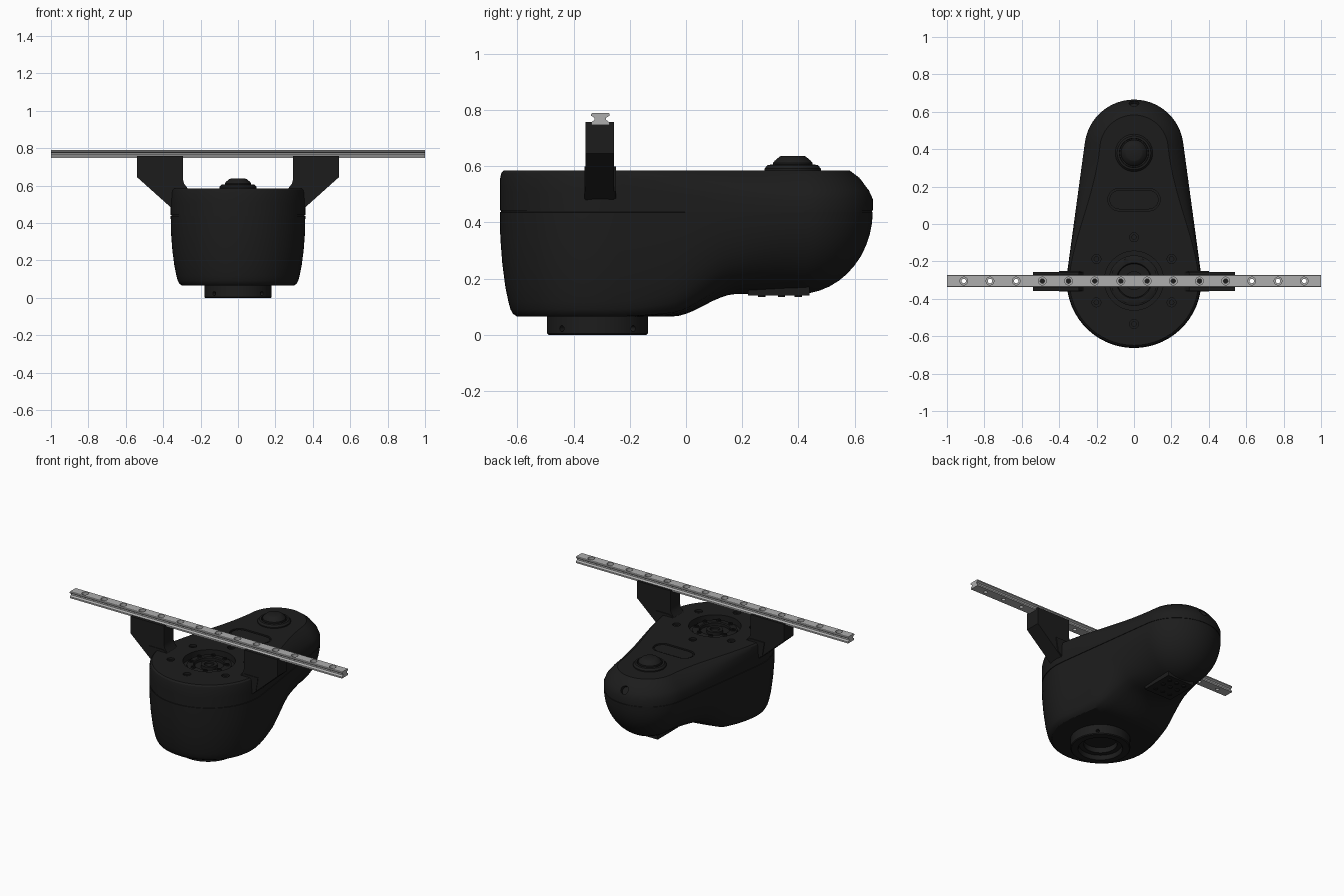
import bpy, bmesh, math
from mathutils import Matrix, Vector

if "Cube" in bpy.data.objects:
    bpy.data.objects.remove(bpy.data.objects["Cube"])


def material(name, c):
    m = bpy.data.materials.new(name)
    m.diffuse_color = (c, c, c, 1)
    m.use_nodes = True
    m.node_tree.nodes["Principled BSDF"].inputs["Base Color"].default_value = m.diffuse_color
    return m


BLACK, STEEL = material("black_plastic", 0.012), material("steel", 0.42)


def finish(bm, name, mat=BLACK, cutter=None):
    bmesh.ops.remove_doubles(bm, verts=bm.verts, dist=1e-5)
    bmesh.ops.recalc_face_normals(bm, faces=bm.faces)
    me = bpy.data.meshes.new(name)
    bm.to_mesh(me)
    bm.free()
    ob = bpy.data.objects.new(name, me)
    bpy.context.collection.objects.link(ob)
    me.materials.append(mat)
    bpy.ops.object.select_all(action='DESELECT')
    bpy.context.view_layer.objects.active = ob
    ob.select_set(True)
    if cutter:
        mod = ob.modifiers.new("cut", 'BOOLEAN')
        mod.operation, mod.solver, mod.object = 'DIFFERENCE', 'EXACT', cutter
        bpy.ops.object.modifier_apply(modifier=mod.name)
        bpy.data.objects.remove(cutter)
    bpy.ops.object.shade_smooth_by_angle(angle=math.radians(32))
    return ob


def lathe(bm, prof, x, y, n=48, closed=False):
    rings = [[bm.verts.new((x + r * math.cos(2 * math.pi * k / n),
                            y + r * math.sin(2 * math.pi * k / n), z)) for k in range(n)] for r, z in prof]
    pairs = list(zip(rings, rings[1:])) + ([(rings[-1], rings[0])] if closed else [])
    for a, b in pairs:
        for k in range(n):
            j = (k + 1) % n
            bm.faces.new((a[k], a[j], b[j], b[k]))


def prism(bm, pts, axis, a, b):
    """Extrude a 2D outline along an axis: 'x' takes (y,z), 'y' takes (x,z), 'z' takes (x,y)."""
    put = {'x': lambda u, v, w: (w, u, v), 'y': lambda u, v, w: (u, w, v), 'z': lambda u, v, w: (u, v, w)}[axis]
    A = [bm.verts.new(put(u, v, a)) for u, v in pts]
    B = [bm.verts.new(put(u, v, b)) for u, v in pts]
    bm.faces.new(A)
    bm.faces.new(B[::-1])
    for k in range(len(pts)):
        j = (k + 1) % len(pts)
        bm.faces.new((A[k], A[j], B[j], B[k]))


def rod(bm, pos, direction, r, length):
    rot = Vector(direction).to_track_quat('Z', 'Y').to_matrix().to_4x4()
    bmesh.ops.create_cone(bm, cap_ends=True, segments=20, radius1=r, radius2=r, depth=length,
                          matrix=Matrix.Translation(pos) @ rot)


def smooth(t):
    t = min(1, max(0, t))
    return t * t * (3 - 2 * t)


# --- housing: rings around a spine joining a big front and a small rear circle
Y1, Y2, R1, R2, TOP, SEAM = -0.303, 0.40, 0.36, 0.265, 0.585, 0.44
tilt = math.asin((R1 - R2) / (Y2 - Y1))
outline = []                                  # (position along spine, direction)
NS, NA = 28, 32
outline += [(k / NS, tilt) for k in range(NS)]
outline += [(1, tilt + (math.pi - 2 * tilt) * k / NA) for k in range(NA)]
outline += [(1 - k / NS, math.pi - tilt) for k in range(NS)]
outline += [(0, math.pi - tilt + (math.pi + 2 * tilt) * k / NA) for k in range(NA)]
low_front = [(1, .01), (.995, .25), (.975, .5), (.945, .72), (.915, .86), (.895, .93),
             (.87, .975), (.83, 1), (.62, 1), (.4, 1), (.2, 1), (0, 1)]
low_rear = [(math.cos(k * math.pi / 22), max(.01, math.sin(k * math.pi / 22))) for k in range(12)]
up_front = [(1, .02), (1, .45), (.997, .8), (.985, .94), (.96, 1), (.8, 1), (.4, 1), (0, 1)]
up_rear = [(1, .02), (1, .3), (.95, .52), (.82, .82), (.69, 1), (.6, 1), (.3, 1), (0, 1)]


def ring(bm, front, rear, upper):
    row = []
    for s, ang in outline:
        w = smooth(s)
        f = front[0] * (1 - w) + rear[0] * w
        g = front[1] * (1 - w) + rear[1] * w
        r = (R1 + (R2 - R1) * s) * f
        x, y = r * math.cos(ang), Y1 + (Y2 - Y1) * s + r * math.sin(ang)
        floor = 0.065 + 0.08 * smooth((y + 0.05) / 0.23)
        z = SEAM + (TOP - SEAM) * g if upper else SEAM - (SEAM - floor) * g
        row.append(bm.verts.new((x, y, z)))
    return row


bm = bmesh.new()
rows = [ring(bm, a, b, False) for a, b in reversed(list(zip(low_front, low_rear)))]
rows += [ring(bm, (.99, g), (.99, g), up) for g, up in ((.008, False), (.017, True))]   # seam groove
rows += [ring(bm, a, b, True) for a, b in zip(up_front, up_rear)]
n = len(outline)
for a, b in zip(rows, rows[1:]):
    for k in range(n):
        j = (k + 1) % n
        bm.faces.new((a[k], a[j], b[j], b[k]))

# recesses: round well, six screw holes, stadium slot, rear hole
cb = bmesh.new()
lathe(cb, [(0, .70), (.158, .70), (.158, .545), (0, .545)], 0, Y1, 64)
for k in range(6):
    t = math.pi / 2 + k * math.pi / 3
    lathe(cb, [(0, .65), (.024, .65), (.024, .572), (.012, .572), (.012, .55), (0, .55)],
          .232 * math.cos(t), Y1 + .232 * math.sin(t), 20)
slot = [(sx * .08 + .06 * math.cos(t), .13 + .06 * math.sin(t))
        for sx, t0 in ((1, -math.pi / 2), (-1, math.pi / 2))
        for t in [t0 + math.pi * k / 14 for k in range(15)]]
prism(cb, slot, 'z', .572, .66)
rod(cb, (0, .655, .53), (0, 1, .8), .026, .07)
cut = finish(cb, "housing_cutter")
cut.hide_render = True
finish(bm, "housing", cutter=cut)

# hub inside the round well
bm = bmesh.new()
lathe(bm, [(.135, .54), (.135, .562), (.125, .568), (.095, .568), (.09, .562), (.09, .54)], 0, Y1, 64, True)
lathe(bm, [(0, .54), (.05, .54), (.05, .565), (.03, .565), (.03, .552), (0, .552)], 0, Y1, 40)
finish(bm, "hub")
bm = bmesh.new()
for k in range(8):
    t = math.pi / 8 + k * math.pi / 4
    lathe(bm, [(0, .54), (.014, .54), (.014, .576), (.008, .576), (.008, .57), (0, .57)],
          .112 * math.cos(t), Y1 + .112 * math.sin(t), 16)
finish(bm, "hub_screws")

# slot cover
bm = bmesh.new()
prism(bm, [(x * .94, .13 + (y - .13) * .86) for x, y in slot], 'z', .565, .581)
finish(bm, "display_window")

# push button with its bezel
bm = bmesh.new()
lathe(bm, [(.1, .575), (.1, .592), (.09, .604), (.078, .606), (.076, .575)], 0, .38, 56, True)
finish(bm, "button_bezel")
bm = bmesh.new()
lathe(bm, [(0, .575), (.07, .575), (.07, .612), (.064, .62), (.047, .634), (.04, .637), (0, .637)], 0, .38, 56)
finish(bm, "button")

# mounting collar under the front, with radial screw holes
cb = bmesh.new()
for k in range(4):
    t = math.pi / 4 + k * math.pi / 2
    d = Vector((math.cos(t), math.sin(t), 0))
    rod(cb, Vector((0, -.315, .022)) + d * .18, d, .011, .05)
cut = finish(cb, "collar_cutter")
cut.hide_render = True
bm = bmesh.new()
lathe(bm, [(.18, .08), (.18, .005), (.175, 0), (.135, 0), (.13, .008), (.13, .03), (.1, .03), (.1, .08)],
      0, -.315, 64, True)
finish(bm, "collar", cutter=cut)

# connector plate and pins under the rear
bm = bmesh.new()
prism(bm, [(-.1, .22), (.1, .22), (.1, .44), (-.1, .44)], 'z', .14, .2)
finish(bm, "connector_plate")
bm = bmesh.new()
for x in (-.055, 0, .055):
    for y in (.27, .34, .4):
        lathe(bm, [(0, .15), (.013, .15), (.013, .135), (0, .135)], x, y, 16)
finish(bm, "connector_pins")

# brackets on both sides, with a slightly wider foot
arm = [(.295, .757), (.54, .757), (.54, .645), (.35, .475), (.29, .475), (.265, .58), (.288, .61), (.295, .635)]
foot = [(.268, .585), (.30, .60), (.40, .60), (.385, .51), (.345, .475), (.29, .475)]
for side, sx in (("left", -1), ("right", 1)):
    bm = bmesh.new()
    prism(bm, [(sx * x, z) for x, z in arm], 'y', -.358, -.256)
    finish(bm, side + "_bracket")
    bm = bmesh.new()
    prism(bm, [(sx * x, z) for x, z in foot], 'y', -.362, -.25)
    finish(bm, side + "_bracket_foot")

# linear rail with a waisted section and counterbored holes
half = [(.032, .747), (.032, .757), (.021, .765), (.021, .773), (.033, .78), (.033, .786), (.029, .79)]
section = [(-.305 + u, z) for u, z in half] + [(-.305 - u, z) for u, z in reversed(half)]
cb = bmesh.new()
for k in range(14):
    lathe(cb, [(0, .82), (.021, .82), (.021, .771), (.012, .771), (.012, .72), (0, .72)],
          -.91 + .14 * k, -.305, 24)
cut = finish(cb, "rail_cutter")
cut.hide_render = True
bm = bmesh.new()
prism(bm, section, 'x', -1, 1)
finish(bm, "rail", STEEL, cut)
